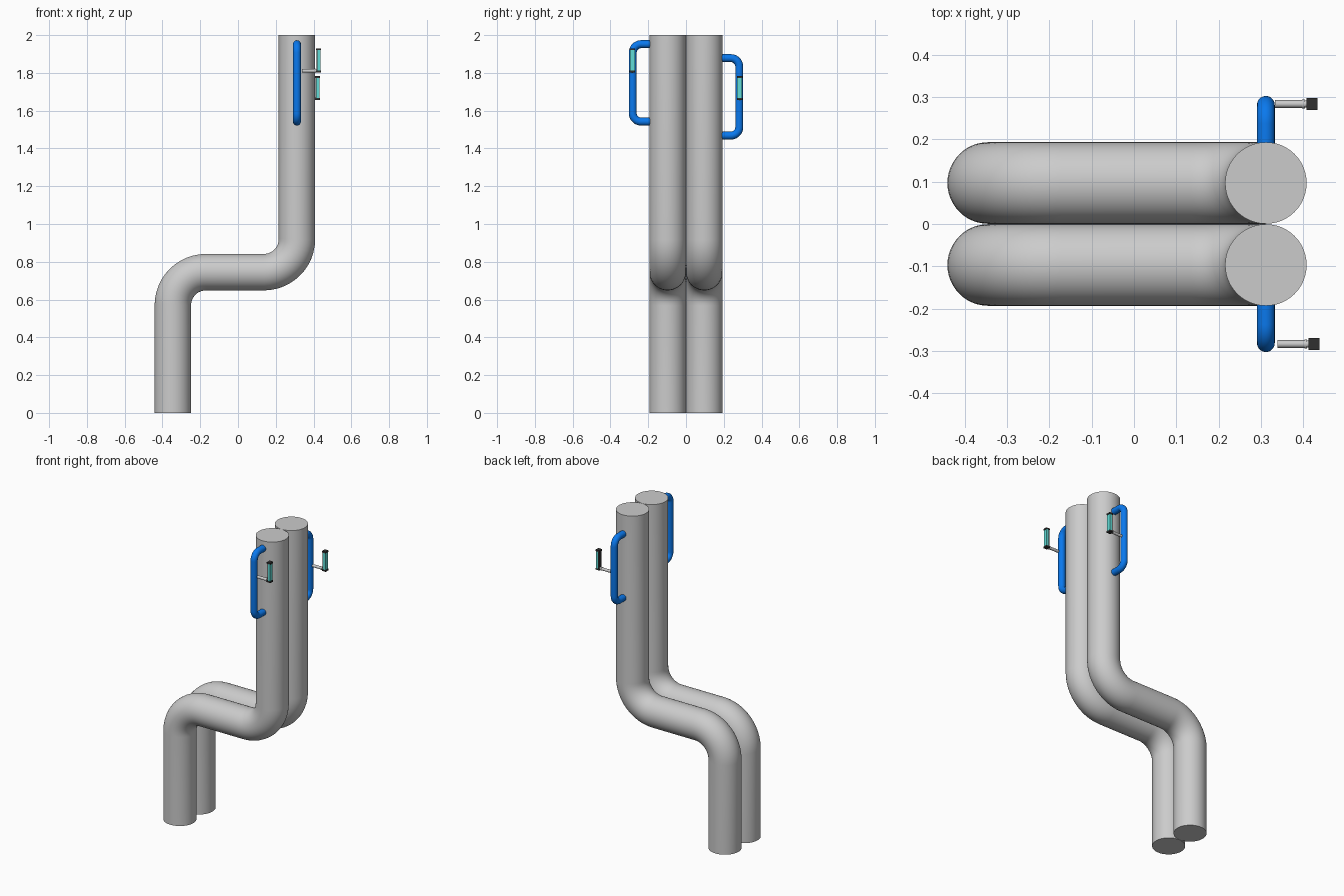
import bpy
from math import pi, radians
from mathutils import Vector

if "Cube" in bpy.data.objects:
    bpy.data.objects.remove(bpy.data.objects["Cube"])


def material(name, color):
    m = bpy.data.materials.new(name)
    m.diffuse_color = (*color, 1)
    m.use_nodes = True
    m.node_tree.nodes["Principled BSDF"].inputs["Base Color"].default_value = m.diffuse_color
    return m


BLUE = material("blue", (0.003, 0.19, 0.85))
CYAN = material("cyan", (0.12, 0.72, 0.68))
BLACK = material("black", (0.03, 0.03, 0.03))


def finish(ob, name, mat=None, smooth=True):
    ob.name = name
    if mat:
        ob.data.materials.append(mat)
    if smooth:
        bpy.ops.object.shade_smooth_by_angle(angle=radians(40))
    return ob


def rounded(points, r, n=12):
    """Polyline with each right-angle corner replaced by an arc of radius r."""
    pts = [Vector(p) for p in points]
    out = [pts[0]]
    for a, b, c in zip(pts, pts[1:], pts[2:]):
        u, v = (a - b).normalized(), (c - b).normalized()
        centre = b + (u + v) * r
        for i in range(n + 1):
            d = (-v).lerp(-u, i / n)
            # even angular steps around the arc
            from_dir, to_dir = -v, -u
            d = from_dir.slerp(to_dir, i / n)
            out.append(centre + d * r)
    return out + [pts[-1]]


def tube(name, points, radius, bend, mat=None, res=14):
    path = rounded(points, bend)
    cu = bpy.data.curves.new(name, 'CURVE')
    cu.dimensions = '3D'
    cu.bevel_depth, cu.bevel_resolution = radius, res
    cu.use_fill_caps = True
    sp = cu.splines.new('POLY')
    sp.points.add(len(path) - 1)
    for p, co in zip(sp.points, path):
        p.co = (*co, 1)
    ob = bpy.data.objects.new(name, cu)
    bpy.context.collection.objects.link(ob)
    bpy.ops.object.select_all(action='DESELECT')
    ob.select_set(True)
    bpy.context.view_layer.objects.active = ob
    bpy.ops.object.convert(target='MESH')
    return finish(bpy.context.object, name, mat)


def box(name, lo, hi, mat=None):
    lo, hi = Vector(lo), Vector(hi)
    bpy.ops.mesh.primitive_cube_add(size=1, location=(lo + hi) / 2)
    ob = bpy.context.object
    ob.scale = hi - lo
    return finish(ob, name, mat, False)


def rod(name, x0, x1, y, z, radius):
    bpy.ops.mesh.primitive_cylinder_add(vertices=20, radius=radius, depth=x1 - x0,
                                        location=((x0 + x1) / 2, y, z),
                                        rotation=(0, pi / 2, 0))
    return finish(bpy.context.object, name)


PX = 0.312  # x of the upper pipe and of the grab handle

# side sign, handle top, bracket bottom, bracket x shift
for label, s, top, zb, dx in (("front", -1, 1.952, 1.802, 0.004),
                              ("back", 1, 1.878, 1.656, -0.001)):
    # large double-bent pipe
    y = s * 0.097
    tube(f"{label}_pipe", [(-0.345, y, 0), (-0.345, y, 0.745), (PX, y, 0.745), (PX, y, 2)],
         0.0965, 0.175, res=22)

    # blue grab handle
    bot = top - 0.41
    tube(f"{label}_handle", [(PX, s * 0.17, top), (PX, s * 0.282, top),
                             (PX, s * 0.282, bot), (PX, s * 0.17, bot)],
         0.021, 0.045, BLUE, res=8)

    # stem with collar
    y, z = s * 0.284, zb + 0.009
    rod(f"{label}_stem", 0.335 + dx, 0.399 + dx, y, z, 0.009)
    rod(f"{label}_collar", 0.399 + dx, 0.405 + dx, y, z, 0.011)
    rod(f"{label}_stem_tip", 0.405 + dx, 0.412 + dx, y, z, 0.008)

    # black frame: back plate and two end caps
    x0, x1, w, h = 0.409 + dx, 0.435 + dx, 0.014, 0.128
    box(f"{label}_back_plate", (x0 + 0.003, y - w + 0.001, zb), (x0 + 0.008, y + w - 0.001, zb + h), BLACK)
    for part, za in (("lower", zb), ("upper", zb + h - 0.01)):
        box(f"{label}_{part}_cap", (x0, y - w, za), (x1, y + w, za + 0.01), BLACK)

    # cyan panel held by the frame
    box(f"{label}_panel", (x0 + 0.008, y - w + 0.001, zb + 0.009),
        (x1 - 0.003, y + w - 0.001, zb + h - 0.009), CYAN)
